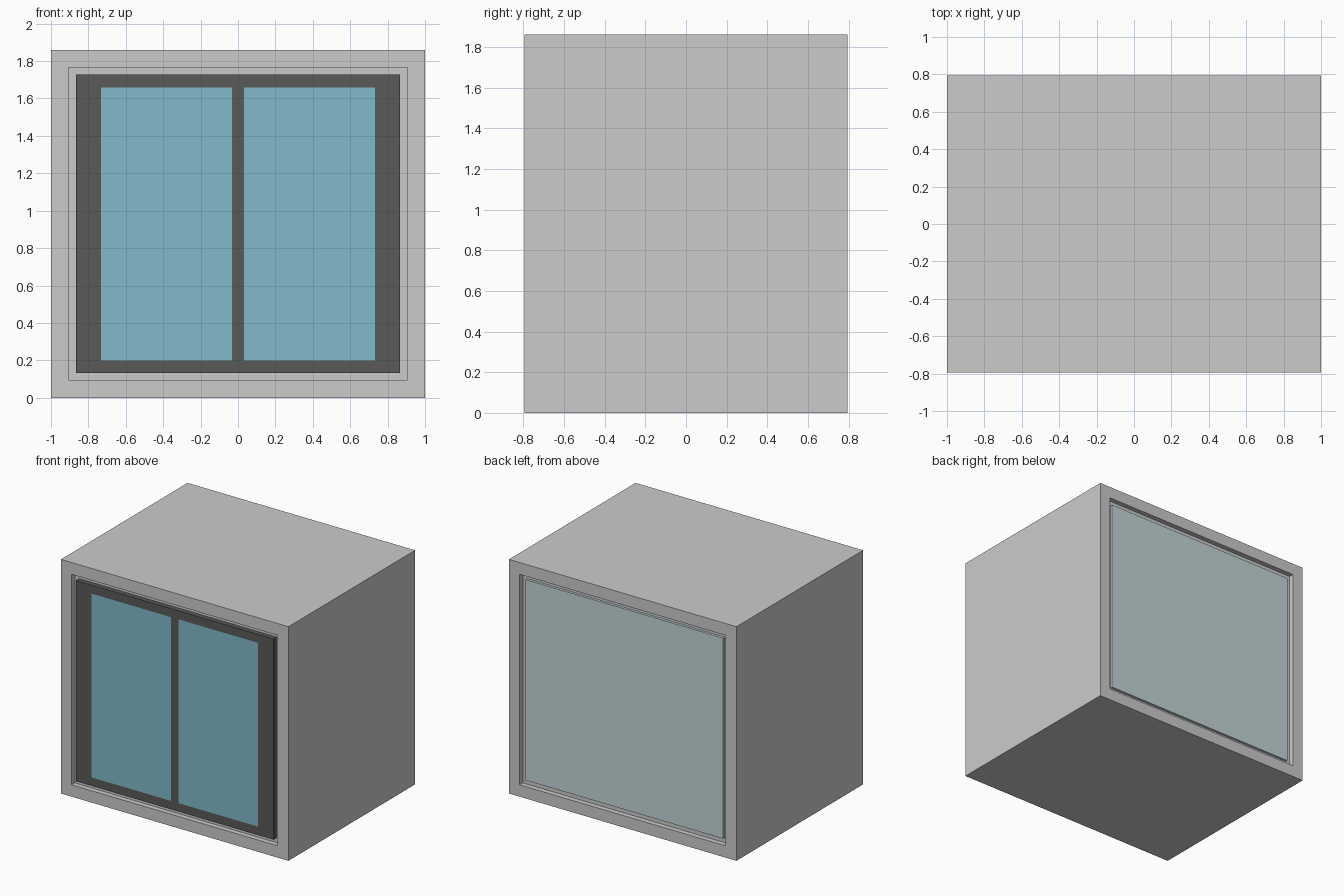
import bpy, bmesh

if "Cube" in bpy.data.objects:
    bpy.data.objects.remove(bpy.data.objects["Cube"])

W, D, H = 1.0, 0.795, 1.86      # half width, half depth, height
RIM = 0.133                     # border around both openings
FRONT_DEPTH, BACK_DEPTH = 0.04, 0.04


def material(name, rgb):
    m = bpy.data.materials.new(name)
    m.diffuse_color = (*rgb, 1)
    m.use_nodes = True
    m.node_tree.nodes["Principled BSDF"].inputs["Base Color"].default_value = m.diffuse_color
    return m


def finish(name, bm, mat=None):
    bmesh.ops.recalc_face_normals(bm, faces=bm.faces)
    me = bpy.data.meshes.new(name)
    bm.to_mesh(me)
    bm.free()
    ob = bpy.data.objects.new(name, me)
    bpy.context.collection.objects.link(ob)
    if mat:
        me.materials.append(mat)
    return ob


def add_box(bm, x0, x1, y0, y1, z0, z1):
    vs = bmesh.ops.create_cube(bm, size=1)["verts"]
    for v in vs:
        v.co.x = x0 + (v.co.x + 0.5) * (x1 - x0)
        v.co.y = y0 + (v.co.y + 0.5) * (y1 - y0)
        v.co.z = z0 + (v.co.z + 0.5) * (z1 - z0)


def box(name, *dims, mat=None):
    bm = bmesh.new()
    add_box(bm, *dims)
    return finish(name, bm, mat)


dark = material("dark_frame", (0.1, 0.1, 0.095))
blue = material("blue_glass", (0.22, 0.49, 0.58))
pale = material("pale_panel", (0.55, 0.66, 0.69))

# Body shell with a shallow recess in the front and the back
bm = bmesh.new()
add_box(bm, -W, W, -D, D, 0, H)
bm.normal_update()
for sign, depth in ((-1, FRONT_DEPTH), (1, BACK_DEPTH)):
    face = [f for f in bm.faces if f.normal.y * sign > 0.9][0]
    bmesh.ops.inset_region(bm, faces=[face], thickness=RIM)
    bmesh.ops.inset_region(bm, faces=[face], thickness=0)
    for v in face.verts:
        v.co.y -= sign * depth
bmesh.ops.remove_doubles(bm, verts=bm.verts, dist=1e-5)
finish("body_shell", bm)

# Window frame, flush with the front
XO, XI, XM = W - RIM, 0.732, 0.033
ZB, ZT, RAIL = RIM, H - RIM, 0.067
Y0, Y1 = -D, -D + FRONT_DEPTH
for side, s in (("left", -1), ("right", 1)):
    box(f"window_stile_{side}", *sorted((s * XI, s * XO)), Y0, Y1, ZB, ZT, mat=dark)
    # Glass pane beside the mullion
    box(f"window_glass_{side}", *sorted((s * XM, s * XI)), Y0, Y1,
        ZB + RAIL, ZT - RAIL, mat=blue)
box("window_bottom_rail", -XI, XI, Y0, Y1, ZB, ZB + RAIL, mat=dark)
box("window_top_rail", -XI, XI, Y0, Y1, ZT - RAIL, ZT, mat=dark)
box("window_mullion", -XM, XM, Y0, Y1, ZB + RAIL, ZT - RAIL, mat=dark)

# Pale panel set slightly into the back
box("back_panel", -XO, XO, D - BACK_DEPTH, D - 0.02, ZB, ZT, mat=pale)
